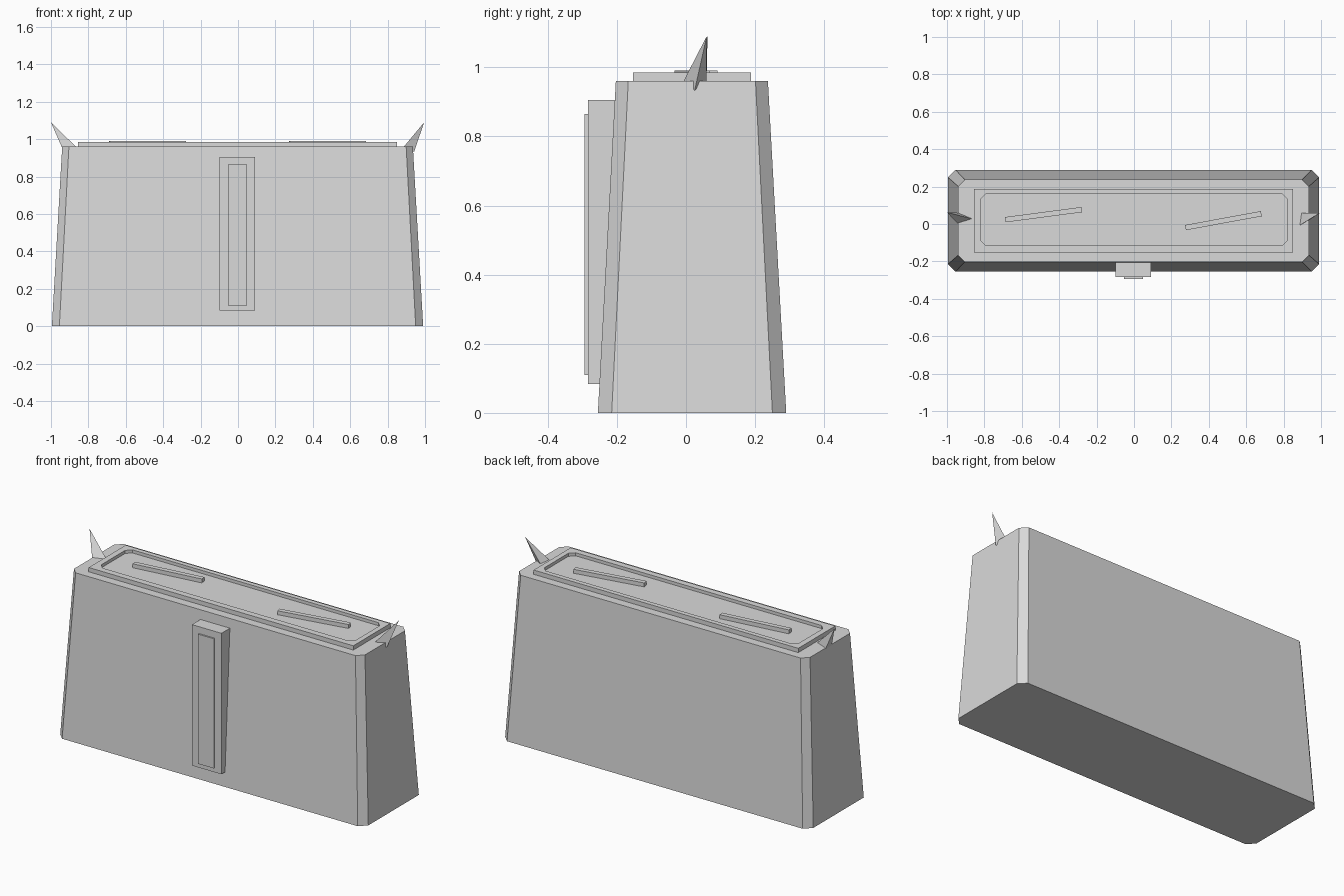
import bpy
import bmesh
import math
from mathutils import Matrix

cube = bpy.data.objects.get("Cube")
if cube:
    bpy.data.objects.remove(cube, do_unlink=True)

GREY = (0.7, 0.7, 0.7, 1.0)
grey = bpy.data.materials.new("light grey")
grey.use_nodes = True
grey.diffuse_color = GREY
grey.node_tree.nodes["Principled BSDF"].inputs["Base Color"].default_value = GREY


def add_object(name, bm):
    bmesh.ops.recalc_face_normals(bm, faces=bm.faces)
    mesh = bpy.data.meshes.new(name)
    bm.to_mesh(mesh)
    bm.free()
    mesh.materials.append(grey)
    obj = bpy.data.objects.new(name, mesh)
    bpy.context.collection.objects.link(obj)
    return obj


def chamfered_rect(x0, x1, y0, y1, c):
    return [(x0 + c, y0), (x1 - c, y0), (x1, y0 + c), (x1, y1 - c),
            (x1 - c, y1), (x0 + c, y1), (x0, y1 - c), (x0, y0 + c)]


def loft(name, lower, upper, z0, z1):
    """Solid between two outlines with the same number of points."""
    bm = bmesh.new()
    a = [bm.verts.new((x, y, z0)) for x, y in lower]
    b = [bm.verts.new((x, y, z1)) for x, y in upper]
    bm.faces.new(a)
    bm.faces.new(b)
    for i in range(len(a)):
        j = (i + 1) % len(a)
        bm.faces.new((a[i], a[j], b[j], b[i]))
    return add_object(name, bm)


def box(name, x, y, z, turn=0.0):
    """Box from (min, max) ranges, turned about its own vertical axis."""
    bm = bmesh.new()
    spans = (x, y, z)
    size = [hi - lo for lo, hi in spans]
    centre = [(hi + lo) / 2 for lo, hi in spans]
    matrix = (Matrix.Translation(centre) @ Matrix.Rotation(turn, 4, "Z")
              @ Matrix.Diagonal((*size, 1)))
    bmesh.ops.create_cube(bm, size=1, matrix=matrix)
    return add_object(name, bm)


def spike(name, points):
    bm = bmesh.new()
    v = [bm.verts.new(p) for p in points]
    for i in range(4):
        bm.faces.new([v[j] for j in range(4) if j != i])
    return add_object(name, bm)


# Tapered body with chamfered corners
loft("body",
     chamfered_rect(-0.995, 0.99, -0.255, 0.29, 0.04),
     chamfered_rect(-0.94, 0.935, -0.203, 0.237, 0.036), 0, 0.96)

# Top plate with a shallow tray cut into it
plate = box("top_plate", (-0.855, 0.85), (-0.153, 0.188), (0.955, 0.985))
outline = chamfered_rect(-0.82, 0.82, -0.116, 0.16, 0.028)
cutter = loft("tray_cutter", outline, outline, 0.967, 1.05)
cutter.hide_render = True
cut = plate.modifiers.new("tray", "BOOLEAN")
cut.operation = "DIFFERENCE"
cut.solver = "EXACT"
cut.object = cutter
bpy.context.view_layer.objects.active = plate
bpy.ops.object.modifier_apply(modifier=cut.name)
bpy.data.objects.remove(cutter, do_unlink=True)

# Two slanted bars lying in the tray
for name, cx, cy, angle in (("right_bar", -0.483, 0.05, 7.5),
                            ("left_bar", 0.478, 0.018, 10.4)):
    box(name, (cx - 0.206, cx + 0.206), (cy - 0.014, cy + 0.014),
        (0.965, 0.99), math.radians(angle))

# Front panel with a thinner raised strip
box("front_panel", (-0.098, 0.092), (-0.284, -0.19), (0.084, 0.905))
box("front_strip", (-0.054, 0.049), (-0.293, -0.28), (0.11, 0.865))

# Spikes leaning outwards from the two ends
spike("left_spike", [(0.995, 0.06, 1.09), (0.885, -0.008, 0.958),
                     (0.895, 0.06, 0.958), (0.942, 0.025, 0.933)])
spike("right_spike", [(-1.0, 0.062, 1.09), (-0.865, 0.028, 0.958),
                      (-0.941, 0.002, 0.955), (-0.941, 0.06, 0.955)])
